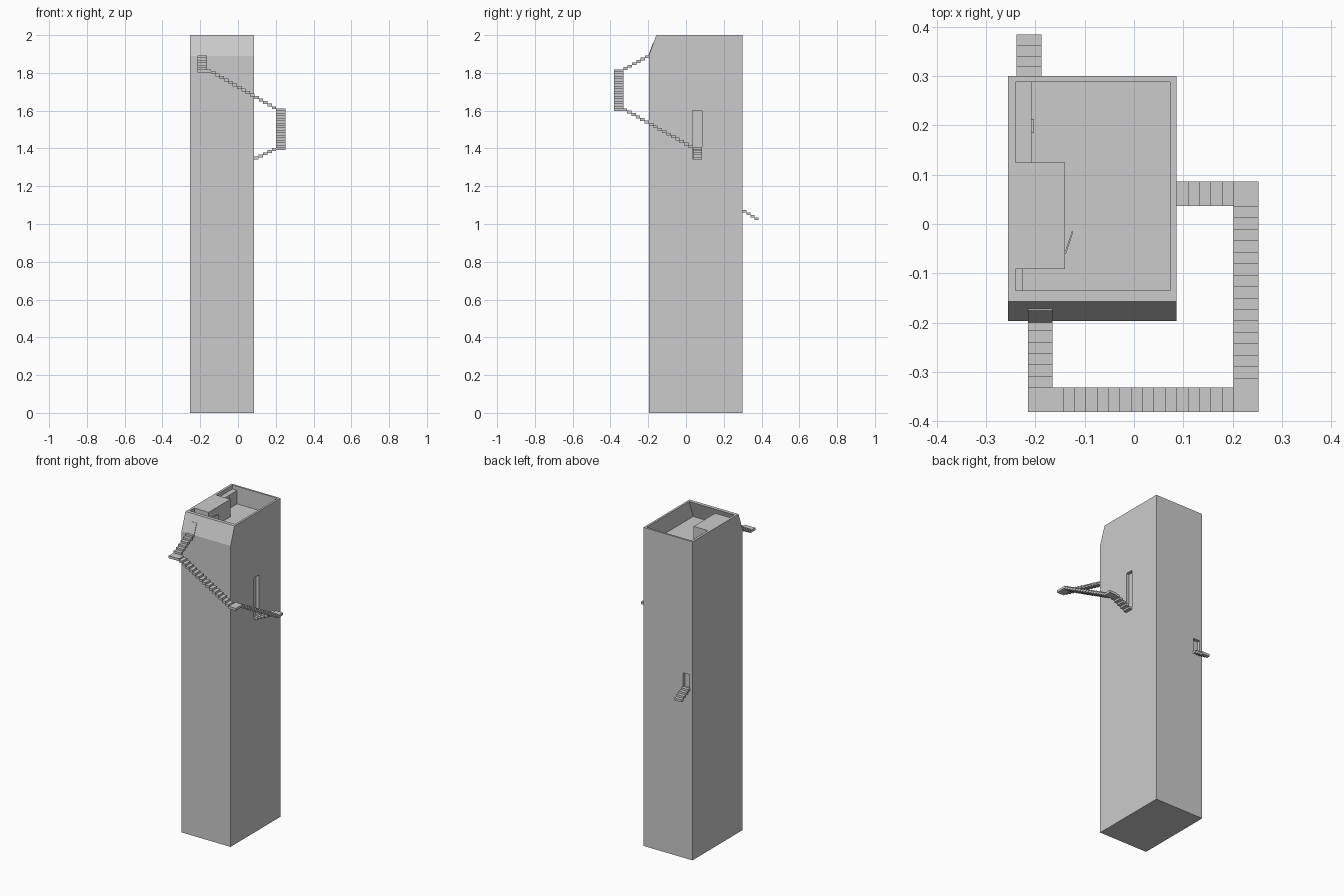
import bpy, bmesh
from mathutils import Vector

default = bpy.data.objects.get("Cube")
if default:
    bpy.data.objects.remove(default, do_unlink=True)

stone = bpy.data.materials.new("grey stone")
stone.use_nodes = True
stone.diffuse_color = (0.6, 0.6, 0.6, 1)
bsdf = next(n for n in stone.node_tree.nodes if n.type == 'BSDF_PRINCIPLED')
bsdf.inputs["Base Color"].default_value = (0.6, 0.6, 0.6, 1)


def finish(name, bm):
    bmesh.ops.recalc_face_normals(bm, faces=bm.faces)
    mesh = bpy.data.meshes.new(name)
    bm.to_mesh(mesh)
    bm.free()
    mesh.materials.append(stone)
    obj = bpy.data.objects.new(name, mesh)
    bpy.context.collection.objects.link(obj)
    return obj


def add_box(bm, lo, hi):
    lo, hi = Vector(lo), Vector(hi)
    verts = bmesh.ops.create_cube(bm, size=1)["verts"]
    for v in verts:
        v.co = (lo + hi) / 2 + v.co * (hi - lo)


def box(name, lo, hi):
    bm = bmesh.new()
    add_box(bm, lo, hi)
    return finish(name, bm)


def prism(name, profile, axis, a, b):
    """Extrude a closed profile along x (y, z points) or z (x, y points)."""
    bm = bmesh.new()
    place = (lambda p: (a, *p)) if axis == 'X' else (lambda p: (*p, a))
    face = bm.faces.new([bm.verts.new(place(p)) for p in profile])
    moved = bmesh.ops.extrude_face_region(bm, geom=[face])["geom"]
    step = Vector((b - a, 0, 0)) if axis == 'X' else Vector((0, 0, b - a))
    bmesh.ops.translate(bm, vec=step, verts=[g for g in moved if isinstance(g, bmesh.types.BMVert)])
    return finish(name, bm)


def cut(target, cutter):
    cutter.hide_render = True
    mod = target.modifiers.new("cut", 'BOOLEAN')
    mod.operation, mod.solver, mod.object = 'DIFFERENCE', 'EXACT', cutter
    graph = bpy.context.evaluated_depsgraph_get()
    mesh = bpy.data.meshes.new_from_object(target.evaluated_get(graph))
    target.modifiers.clear()
    target.data = mesh
    bpy.data.objects.remove(cutter, do_unlink=True)


def flight(name, axis, start, end, side, z0, z1, count):
    """Thin stepped slabs from start to end along an axis, side = width range."""
    bm = bmesh.new()
    run, rise = (end - start) / count, (z1 - z0) / count
    for i in range(count):
        a, b = sorted((start + run * i, start + run * (i + 1)))
        top = z0 + rise * (i + 1)
        if axis == 'X':
            add_box(bm, (a, side[0], top - THICK), (b, side[1], top))
        else:
            add_box(bm, (side[0], a, top - THICK), (side[1], b, top))
    return finish(name, bm)


THICK = 0.015
FLOOR, TOP = 1.89, 2.0
LEFT, RIGHT = -0.255, 0.086

# Tower with a sloped front top and an open roof room
tower = prism("tower", [(-0.197, 0), (0.3, 0), (0.3, TOP), (-0.157, TOP), (-0.197, FLOOR)],
              'X', LEFT, RIGHT)
cut(tower, prism("room_cutter", [(-0.175, FLOOR), (0.288, FLOOR), (0.288, 2.055), (-0.115, 2.055)],
                 'X', -0.24, 0.073))

# Recessed doorways on the side and the back
cut(tower, box("side_door_cutter", (0.066, 0.035, 1.345), (0.2, 0.085, 1.6)))
cut(tower, box("back_door_cutter", (-0.236, 0.28, 1.07), (-0.19, 0.4, 1.16)))

# Door on the sloped front
prism("front_door", [(-0.197, FLOOR), (-0.2, FLOOR + 0.001), (-0.1756, 1.958), (-0.1726, 1.957)],
      'X', -0.215, -0.165)

# Rooftop rooms and fittings
box("roof_cabin", (-0.242, -0.091, FLOOR - 0.002), (-0.14, 0.125, TOP))
box("roof_closet", (-0.242, 0.12, FLOOR - 0.002), (-0.208, 0.29, 1.975))
box("closet_handle", (-0.208, 0.185, 1.93), (-0.203, 0.213, 1.96))
box("entry_jamb", (-0.242, -0.137, FLOOR - 0.002), (-0.225, -0.09, 1.97))
box("entry_mat", (-0.222, -0.135, FLOOR - 0.002), (-0.14, -0.09, FLOOR + 0.003))
prism("open_door", [(-0.141, -0.06), (-0.138, -0.061), (-0.123, -0.016), (-0.126, -0.015)],
      'Z', FLOOR, 1.96)

# Stairs winding around the front corner
outer, front, left = (0.202, 0.252), (-0.381, -0.332), (-0.215, -0.165)
side = (0.036, 0.086)
flight("lower_side_stairs", 'X', RIGHT, outer[0], side, 1.345, 1.402, 5)
box("lower_landing", (outer[0], side[0], 1.392), (outer[1], side[1], 1.407))
flight("long_side_stairs", 'Y', side[0], front[1] + 0.02, outer, 1.405, 1.6, 15)
box("corner_landing", (outer[0], front[0], 1.597), (outer[1], front[1] + 0.02, 1.612))
flight("long_front_stairs", 'X', outer[0], left[1] + 0.022, front, 1.61, 1.81, 15)
box("upper_landing", (left[0], front[0], 1.803), (left[1] + 0.022, front[1], 1.818))
flight("upper_front_stairs", 'Y', front[1], -0.194, left, 1.818, 1.893, 6)

# Short stairs down from the back door
flight("back_stairs", 'Y', 0.384, 0.298, (-0.238, -0.188), 1.022, 1.075, 4)
